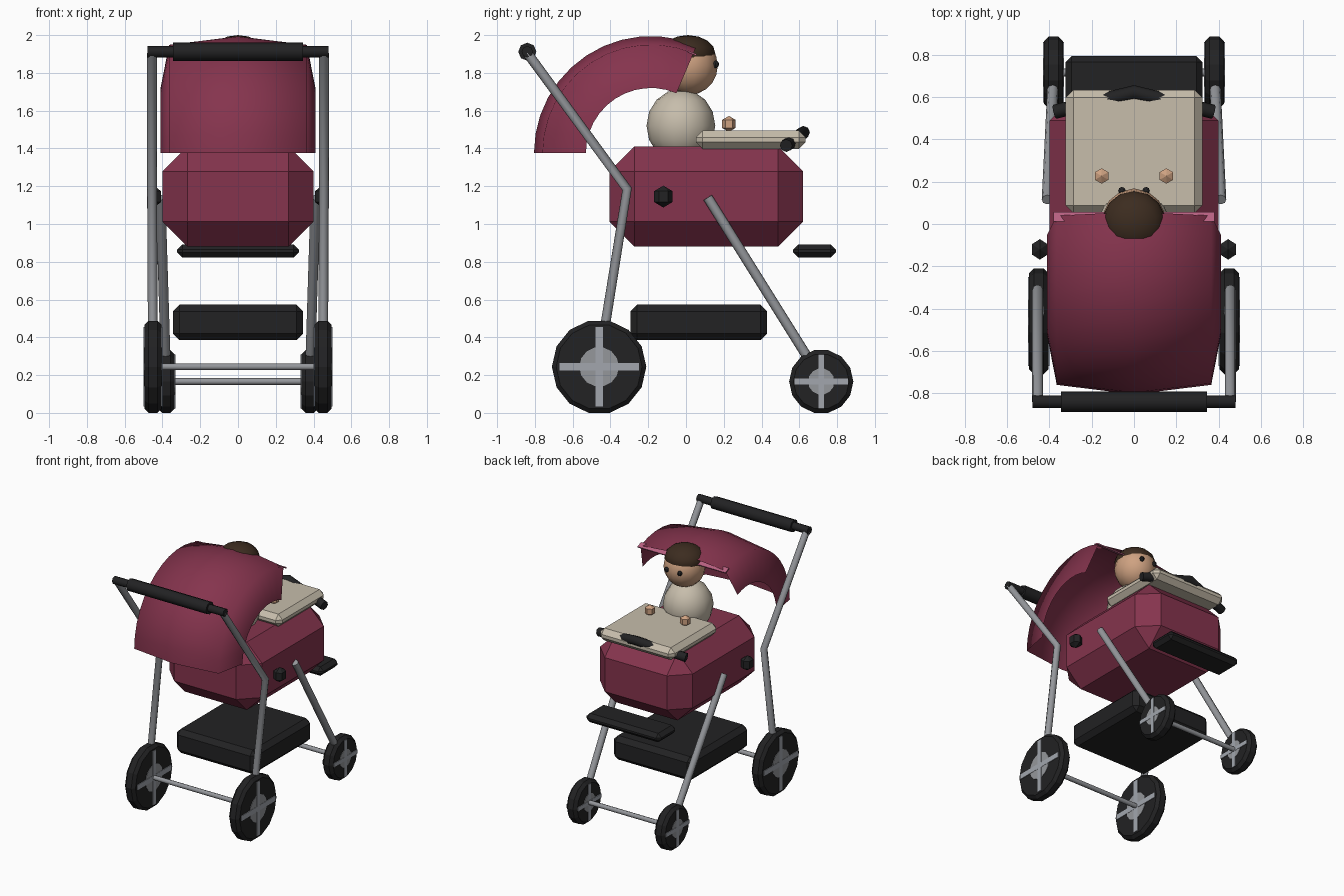
import bpy, bmesh, math
from mathutils import Vector

if "Cube" in bpy.data.objects:
    bpy.data.objects.remove(bpy.data.objects["Cube"])


def mat(name, r, g, b):
    m = bpy.data.materials.new(name)
    m.diffuse_color = (r, g, b, 1)
    m.use_nodes = True
    m.node_tree.nodes["Principled BSDF"].inputs["Base Color"].default_value = m.diffuse_color
    return m


FABRIC = mat("burgundy fabric", 0.235, 0.034, 0.075)
BLACK = mat("black rubber", 0.016, 0.016, 0.017)
METAL = mat("grey metal", 0.30, 0.31, 0.33)
SPOKE = mat("light spoke", 0.36, 0.38, 0.42)
CREAM = mat("cream", 0.57, 0.51, 0.41)
SKIN = mat("skin", 0.62, 0.36, 0.22)
HAIR = mat("brown hair", 0.045, 0.025, 0.014)
PINK = mat("pink trim", 0.48, 0.12, 0.22)


def finish(name, material, bevel=0, smooth=None):
    o = bpy.context.object
    o.name = name
    o.data.materials.clear()
    o.data.materials.append(material)
    if bevel:
        m = o.modifiers.new("bevel", 'BEVEL')
        m.width, m.segments = bevel, 1
    if smooth:
        bpy.ops.object.shade_smooth_by_angle(angle=math.radians(smooth))
    return o


def box(name, lo, hi, material, bevel=0, rot=0):
    lo, hi = Vector(lo), Vector(hi)
    bpy.ops.mesh.primitive_cube_add(size=1, location=(lo + hi) / 2)
    o = bpy.context.object
    o.scale = hi - lo
    bpy.ops.object.transform_apply(location=False, rotation=False, scale=True)
    o.rotation_euler.x = rot
    return finish(name, material, bevel)


def ball(name, c, r, material, seg=12, rings=8, smooth=None):
    bpy.ops.mesh.primitive_uv_sphere_add(segments=seg, ring_count=rings, radius=1, location=c)
    bpy.context.object.scale = r
    bpy.ops.object.transform_apply(location=False, rotation=False, scale=True)
    return finish(name, material, 0, smooth)


def disc(name, c, r, width, material, bevel=0):
    bpy.ops.mesh.primitive_cylinder_add(vertices=14, radius=r, depth=width, location=c,
                                        rotation=(0, math.pi / 2, 0))
    return finish(name, material, bevel)


def tube(name, pts, r, material, res=2):
    # poly curve with round section, mitred at its corners
    cu = bpy.data.curves.new(name, 'CURVE')
    cu.dimensions = '3D'
    cu.bevel_depth, cu.bevel_resolution, cu.use_fill_caps = r, res, True
    sp = cu.splines.new('POLY')
    sp.points.add(len(pts) - 1)
    for p, co in zip(sp.points, pts):
        p.co = (*co, 1)
    o = bpy.data.objects.new(name, cu)
    bpy.context.collection.objects.link(o)
    bpy.ops.object.select_all(action='DESELECT')
    o.select_set(True)
    bpy.context.view_layer.objects.active = o
    bpy.ops.object.convert(target='MESH')
    return finish(name, material, 0, 50)


# wheels with hubs and crossed spokes
for end, x, y, z, r, hub, sw in (("rear", 0.45, -0.46, 0.244, 0.25, 0.105, 0.02),
                                 ("front", 0.38, 0.716, 0.166, 0.17, 0.07, 0.015)):
    for s, side in ((1, "right"), (-1, "left")):
        tag = f"{end}_{side}"
        disc(tag + "_tyre", (s * x, y, z), r, 0.09, BLACK, 0.022)
        disc(tag + "_hub", (s * x, y, z), hub, 0.096, METAL)
        L = r * 0.84
        for n, (a, b) in enumerate(((L, sw), (sw, L))):
            box(f"{tag}_spoke_{n}", (s * x - 0.05, y - a, z - b), (s * x + 0.05, y + a, z + b), SPOKE)
    tube(end + "_axle", [(-x, y, z), (x, y, z)], 0.018, METAL)

# frame legs and pivot knobs
for s, side in ((1, "right"), (-1, "left")):
    tube(f"rear_frame_{side}", [(s * 0.45, -0.462, 0.25), (s * 0.455, -0.312, 1.185),
                                (s * 0.455, -0.84, 1.905)], 0.026, METAL)
    tube(f"front_leg_{side}", [(s * 0.38, 0.715, 0.18), (s * 0.41, 0.115, 1.14)], 0.026, METAL)
    ball(f"pivot_knob_{side}", (s * 0.445, -0.12, 1.145), (0.05, 0.056, 0.058), BLACK, 6, 3)

# push handle
tube("handle_bar", [(-0.48, -0.84, 1.912), (0.48, -0.84, 1.912)], 0.03, BLACK)
tube("handle_grip", [(-0.345, -0.84, 1.912), (0.345, -0.84, 1.912)], 0.048, BLACK)

# seat, footrest, basket, tray
box("seat", (-0.4, -0.405, 0.88), (0.4, 0.62, 1.41), FABRIC, 0.132)
box("footrest", (-0.323, 0.567, 0.822), (0.323, 0.793, 0.892), BLACK, 0.028)
box("basket", (-0.345, -0.295, 0.385), (0.345, 0.43, 0.573), BLACK, 0.035)
box("tray", (-0.323, 0.052, 1.398), (0.323, 0.633, 1.495), CREAM, 0.036)
tube("bumper_bar", [(-0.375, 0.53, 1.415), (0, 0.622, 1.485), (0.375, 0.53, 1.415)], 0.034, BLACK)

# canopy: cross-section (x, radius) swept round a side-to-side axis
CY, CZ, END = -0.185, 1.375, 67
section = [(-0.41, 0.345), (-0.365, 0.575), (0, 0.62), (0.365, 0.575), (0.41, 0.345)]
bm = bmesh.new()
rows = []
for i in range(13):
    a = math.radians(180 + (END - 180) * i / 12)
    rows.append([bm.verts.new((x, CY + r * math.cos(a), CZ + r * math.sin(a))) for x, r in section])
for p, q in zip(rows, rows[1:]):
    for j in range(len(section) - 1):
        bm.faces.new((p[j], p[j + 1], q[j + 1], q[j]))
bmesh.ops.recalc_face_normals(bm, faces=bm.faces)
if sum((f.normal.z for f in bm.faces)) < 0:
    bmesh.ops.reverse_faces(bm, faces=bm.faces)
me = bpy.data.meshes.new("canopy")
bm.to_mesh(me)
bm.free()
canopy = bpy.data.objects.new("canopy", me)
bpy.context.collection.objects.link(canopy)
bpy.ops.object.select_all(action='DESELECT')
canopy.select_set(True)
bpy.context.view_layer.objects.active = canopy
finish("canopy", FABRIC, 0, 85)

# pink trim along the canopy front edge
box("canopy_trim", (-0.38, 0.009, 1.9), (0.38, 0.057, 1.909), PINK, 0, math.radians(END - 90))

# child
ball("torso", (0, -0.027, 1.52), (0.18, 0.182, 0.195), CREAM, 14, 8, 60)
ball("head", (0, 0.015, 1.838), (0.15, 0.153, 0.155), SKIN, 14, 10, 60)
ball("hair", (0, 0.01, 1.9), (0.149, 0.146, 0.1), HAIR, 14, 8, 60)
for s, side in ((1, "right"), (-1, "left")):
    ball(f"eye_{side}", (s * 0.057, 0.157, 1.845), (0.018, 0.018, 0.02), BLACK, 8, 6)
    ball(f"hand_{side}", (s * 0.153, 0.227, 1.53), (0.042, 0.042, 0.042), SKIN, 6, 3)
